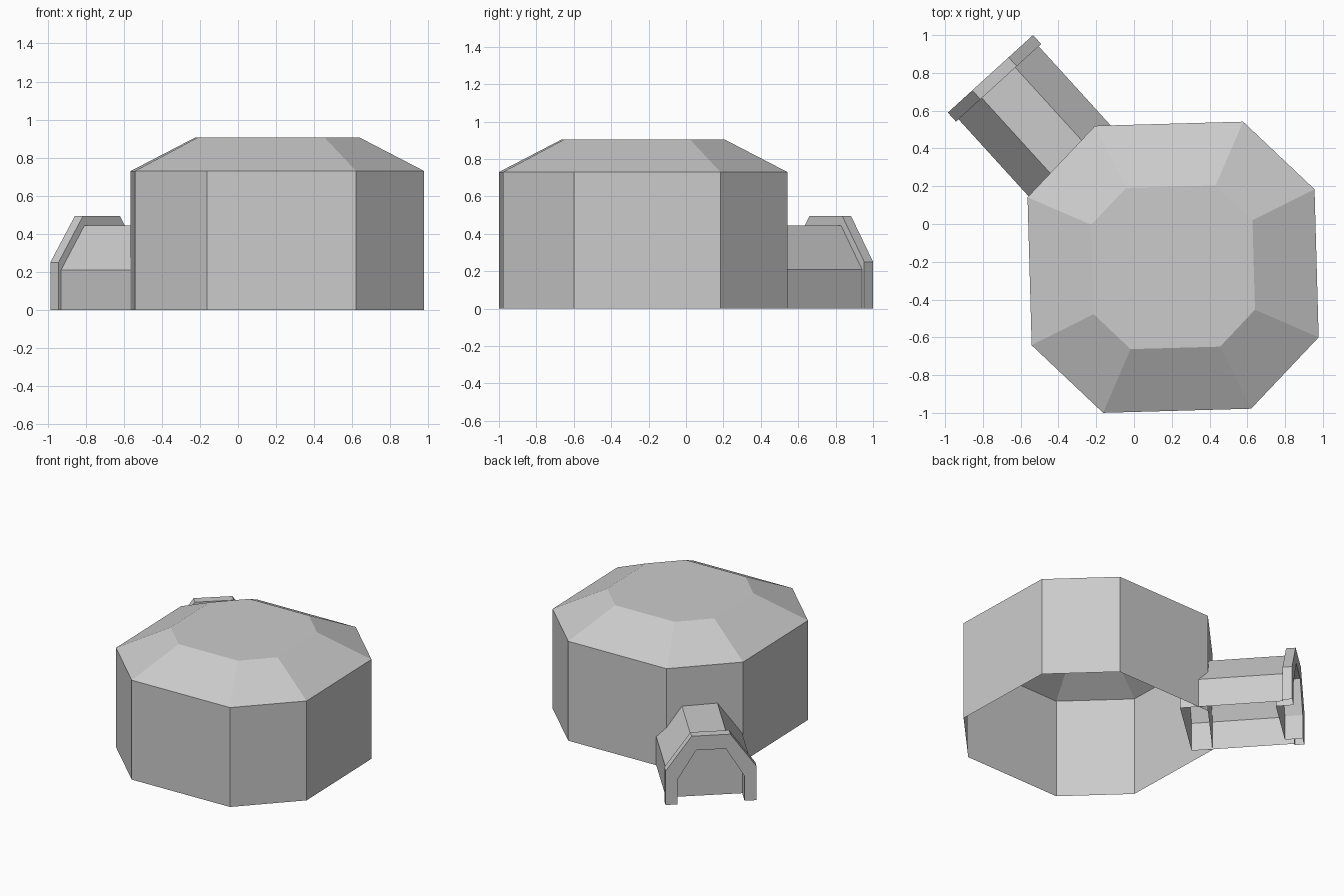
import bpy, bmesh, math
from mathutils import Matrix, Vector

cube = bpy.data.objects.get("Cube")
if cube:
    bpy.data.objects.remove(cube, do_unlink=True)

grey = bpy.data.materials.new("plain_grey")
grey.use_nodes = True
colour = (0.6, 0.6, 0.6, 1)
grey.diffuse_color = colour
grey.node_tree.nodes["Principled BSDF"].inputs["Base Color"].default_value = colour


def loft(name, sections, closed, place, cap_first=False, cap_last=False):
    """Skin a shell through matching sections and cap the chosen ends."""
    bm = bmesh.new()
    rings = [[bm.verts.new(p) for p in s] for s in sections]
    n = len(rings[0])
    for a, b in zip(rings, rings[1:]):
        for i in range(n if closed else n - 1):
            j = (i + 1) % n
            bm.faces.new((a[i], a[j], b[j], b[i]))
    if cap_first:
        bm.faces.new(rings[0][::-1])
    if cap_last:
        bm.faces.new(rings[-1])
    mesh = bpy.data.meshes.new(name)
    bm.to_mesh(mesh)
    bm.free()
    mesh.materials.append(grey)
    obj = bpy.data.objects.new(name, mesh)
    obj.matrix_world = place
    bpy.context.collection.objects.link(obj)
    return obj


def octagon(half_side, apothem, z):
    """Four equal main sides with cut corners, counter-clockwise."""
    pts = []
    for k in range(4):
        turn = Matrix.Rotation(k * math.pi / 2, 3, 'Z')
        for y in (-half_side, half_side):
            pts.append(turn @ Vector((apothem, y, z)))
    return pts


def arch(half_width, wall, half_top, top, y):
    """Straight walls, sloped shoulders and a flat top, open below."""
    side = [(half_width, 0), (half_width, wall), (half_top, top)]
    both = side + [(-x, z) for x, z in reversed(side)]
    return [(x, y, z) for x, z in both]


def placed(x, y, degrees):
    return Matrix.Translation((x, y, 0)) @ Matrix.Rotation(math.radians(degrees), 4, 'Z')


# Main hut: hollow walls and a flat-topped sloping roof, open underneath
loft("hut_shell",
     [octagon(0.392, 0.76, 0), octagon(0.392, 0.76, 0.73), octagon(0.237, 0.427, 0.905)],
     True, placed(0.207, -0.229, 1.6), cap_last=True)

# Entrance passage, open underneath and closed inside the hut
passage_place = placed(-0.76, 0.795, 42.3)
loft("entrance_passage",
     [arch(0.287, 0.21, 0.12, 0.445, y) for y in (-0.064, -0.755)],
     False, passage_place, cap_last=True)

# Raised entrance frame with a recessed door panel
loft("entrance_frame",
     [arch(0.225, 0.18, 0.10, 0.39, -0.12),
      arch(0.225, 0.18, 0.10, 0.39, 0),
      arch(0.305, 0.25, 0.13, 0.495, 0),
      arch(0.305, 0.25, 0.13, 0.495, -0.064),
      arch(0.287, 0.21, 0.12, 0.445, -0.064)],
     False, passage_place, cap_first=True)
